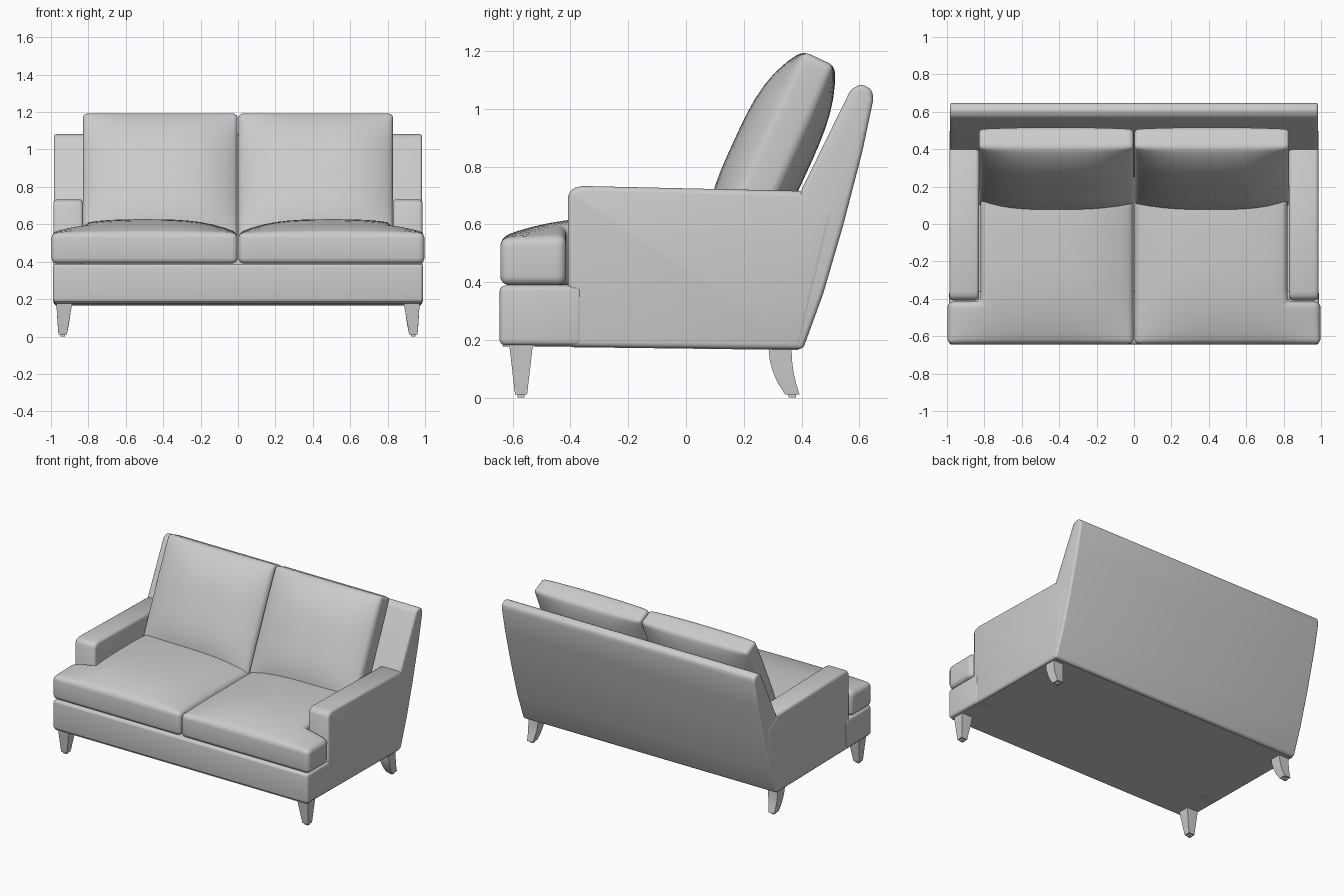
import bpy, bmesh, math
from mathutils import Matrix, Vector

cube = bpy.data.objects.get("Cube")
if cube:
    bpy.data.objects.remove(cube, do_unlink=True)


def material(name, rgb):
    mat = bpy.data.materials.new(name)
    mat.use_nodes = True
    mat.diffuse_color = (*rgb, 1)
    mat.node_tree.nodes["Principled BSDF"].inputs["Base Color"].default_value = (*rgb, 1)
    return mat


GREY = material("light grey", (0.6, 0.6, 0.6))


def finish(name, bm, width=0.0, segments=4, side=1, matrix=None):
    """Round the hard edges, place on one side and link as a smooth object."""
    bmesh.ops.recalc_face_normals(bm, faces=bm.faces)
    if width:
        hard = [e for e in bm.edges if e.calc_face_angle(0) > math.radians(40)]
        bmesh.ops.bevel(bm, geom=hard, offset=width, segments=segments,
                        profile=0.5, affect='EDGES', clamp_overlap=True)
    if matrix:
        bm.transform(matrix)
    if side < 0:
        bm.transform(Matrix.Scale(-1, 4, Vector((1, 0, 0))))
    bmesh.ops.recalc_face_normals(bm, faces=bm.faces)
    mesh = bpy.data.meshes.new(name)
    bm.to_mesh(mesh)
    bm.free()
    mesh.materials.append(GREY)
    obj = bpy.data.objects.new(name, mesh)
    bpy.context.collection.objects.link(obj)
    bpy.ops.object.select_all(action='DESELECT')
    obj.select_set(True)
    bpy.context.view_layer.objects.active = obj
    bpy.ops.object.shade_smooth_by_angle(angle=math.radians(40))
    return obj


def prism(name, profile, x0, x1, width, side=1):
    """Side profile of (y, z) points stretched from x0 to x1."""
    bm = bmesh.new()
    ends = [[bm.verts.new((x, y, z)) for y, z in profile] for x in (x0, x1)]
    for end in ends:
        bm.faces.new(end)
    for i in range(len(profile)):
        j = (i + 1) % len(profile)
        bm.faces.new((ends[0][i], ends[0][j], ends[1][j], ends[1][i]))
    return finish(name, bm, width, side=side)


def spread(a, b, n):
    return [a + (b - a) * i / n for i in range(n + 1)]


def cushion(name, xs, ys, bottom, top, crown_low, crown_high, power, width,
            side=1, matrix=None, keep=lambda x, y: True):
    """Padded slab over a grid; both faces swell towards the middle."""
    bm = bmesh.new()
    mid_x, mid_y = (xs[0] + xs[-1]) / 2, (ys[0] + ys[-1]) / 2

    def swell(x, y):
        u = abs((x - mid_x) / (xs[-1] - mid_x))
        v = abs((y - mid_y) / (ys[-1] - mid_y))
        return (1 - u ** power) * (1 - v ** power)

    def layer(base, crown):
        verts = {}
        for i in range(len(xs) - 1):
            for j in range(len(ys) - 1):
                if not keep((xs[i] + xs[i + 1]) / 2, (ys[j] + ys[j + 1]) / 2):
                    continue
                corners = []
                for a, b in ((i, j), (i + 1, j), (i + 1, j + 1), (i, j + 1)):
                    if (a, b) not in verts:
                        x, y = xs[a], ys[b]
                        verts[a, b] = bm.verts.new((x, y, base + crown * swell(x, y)))
                    corners.append(verts[a, b])
                bm.faces.new(corners)
        return verts

    low = layer(bottom, -crown_low)
    high = layer(top, crown_high)
    # Boxing strip around the rim
    key = {v: k for k, v in high.items()}
    for e in [e for e in bm.edges if e.is_boundary and e.verts[0] in key]:
        a, b = e.verts
        bm.faces.new((a, b, low[key[b]], low[key[a]]))
    return finish(name, bm, width, 4, side, matrix)


def leg(name, sections, side):
    """Square leg through (z, y0, y1, x0, x1) sections."""
    bm = bmesh.new()
    rings = [[bm.verts.new((x, y, z)) for x, y in ((x0, y0), (x1, y0), (x1, y1), (x0, y1))]
             for z, y0, y1, x0, x1 in sections]
    bm.faces.new(rings[0])
    bm.faces.new(rings[-1])
    for r, s in zip(rings, rings[1:]):
        for i in range(4):
            j = (i + 1) % 4
            bm.faces.new((r[i], r[j], s[j], s[i]))
    return finish(name, bm, side=side)


# Base
prism("front_rail", [(-.645, .182), (-.645, .388), (-.36, .388), (-.36, .18)], -.99, .99, .018)
prism("seat_base", [(-.635, .178), (-.6, .37), (.33, .37), (.39, .165)], -.975, .975, 0)

# Raked back frame
prism("back_frame", [(.405, .168), (.475, .36), (.545, .6), (.61, .85), (.648, 1.03),
                     (.645, 1.065), (.61, 1.086), (.572, 1.07), (.39, .7), (.25, .4),
                     (.28, .168)], -.985, .985, .016)

# Reclined cushion frame: local y runs up the cushion, local z faces forwards
up = Vector((0, .417, .909))
out = Vector((0, -up.z, up.y))
recline = Matrix((Vector((1, 0, 0)), up, out)).transposed().to_4x4()
recline.translation = Vector((0, .405, 1.2))

for side, word in ((1, "left"), (-1, "right")):
    # Arm
    prism(word + "_arm", [(-.408, .175), (-.408, .7), (-.395, .725), (-.36, .733),
                          (.395, .716), (.512, .645), (.398, .166)], .828, .987, .02, side)

    # T-shaped seat cushion
    cushion(word + "_seat_cushion", spread(.002, .82, 12) + [.88, .94, .997],
            spread(-.643, -.415, 4) + spread(-.35, .4, 10), .39, .555, 0, .072, 3, .03,
            side, keep=lambda x, y: x < .82 or y < -.415)

    # Back cushion
    cushion(word + "_back_cushion", spread(.002, .83, 14), spread(-.77, 0, 14),
            -.122, 0, .065, .088, 3.2, .025, side, recline)

    # Legs with small glides
    leg(word + "_front_leg", [(.185, -.612, -.53, .885, .972), (.012, -.592, -.55, .915, .96)], side)
    leg(word + "_front_glide", [(.014, -.583, -.559, .925, .95), (0, -.583, -.559, .925, .95)], side)
    leg(word + "_rear_leg", [(.18, .285, .365, .89, .97), (.13, .29, .367, .895, .968),
                             (.09, .301, .372, .9, .966), (.05, .318, .381, .907, .963),
                             (.012, .343, .393, .915, .96)], side)
    leg(word + "_rear_glide", [(.014, .355, .38, .925, .95), (0, .355, .38, .925, .95)], side)
